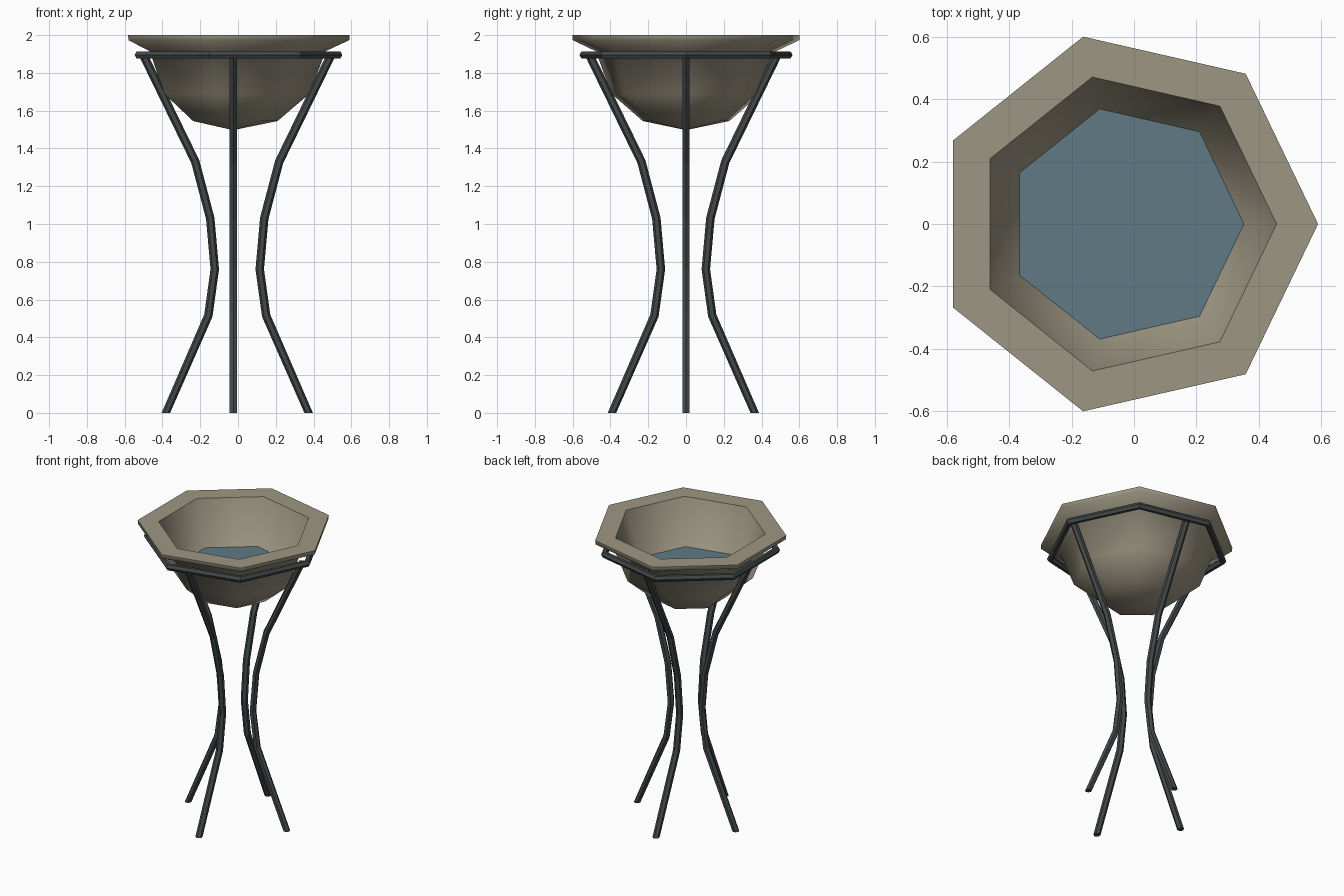
import bpy, bmesh, math
from mathutils import Matrix, Vector

cube = bpy.data.objects.get("Cube")
if cube:
    bpy.data.objects.remove(cube, do_unlink=True)

SIDES = 7
AXIS_X = -0.026
BAR = 0.0225


def material(name, rgb):
    m = bpy.data.materials.new(name)
    m.use_nodes = True
    m.diffuse_color = (*rgb, 1)
    m.node_tree.nodes["Principled BSDF"].inputs["Base Color"].default_value = (*rgb, 1)
    return m


stone = material("warm stone", (0.34, 0.305, 0.225))
iron = material("dark iron", (0.055, 0.066, 0.066))
water_blue = material("water blue", (0.115, 0.195, 0.23))


def finish(name, bm, mat, smooth_angle=None):
    bmesh.ops.recalc_face_normals(bm, faces=bm.faces)
    mesh = bpy.data.meshes.new(name)
    bm.to_mesh(mesh)
    bm.free()
    mesh.materials.append(mat)
    obj = bpy.data.objects.new(name, mesh)
    bpy.context.collection.objects.link(obj)
    if smooth_angle:
        bpy.ops.object.select_all(action='DESELECT')
        obj.select_set(True)
        bpy.context.view_layer.objects.active = obj
        bpy.ops.object.shade_smooth_by_angle(angle=math.radians(smooth_angle))
    return obj


def bridge(bm, loops, closed=False):
    """Join consecutive vertex loops with quads."""
    pairs = list(zip(loops, loops[1:]))
    if closed:
        pairs.append((loops[-1], loops[0]))
    for a, b in pairs:
        n = len(a)
        for i in range(n):
            j = (i + 1) % n
            bm.faces.new((a[i], a[j], b[j], b[i]))


def lathe(bm, profile, closed=False):
    """Turn a radius/height profile around the bowl axis in seven steps."""
    loops = []
    for r, z in profile:
        loops.append([bm.verts.new((AXIS_X + r * math.cos(a), r * math.sin(a), z))
                      for a in (math.tau * i / SIDES for i in range(SIDES))])
    bridge(bm, loops, closed)
    return loops


def cap_point(bm, loop, z):
    tip = bm.verts.new((AXIS_X, 0, z))
    for i in range(SIDES):
        bm.faces.new((loop[i], loop[(i + 1) % SIDES], tip))


# Bowl: outside, flat rim and inside in one turned shell
bm = bmesh.new()
loops = lathe(bm, [(0.235, 1.545), (0.405, 1.69), (0.49, 1.915), (0.615, 1.973),
                   (0.617, 2.0), (0.484, 2.0), (0.379, 1.70), (0.22, 1.57)])
cap_point(bm, loops[0], 1.497)
cap_point(bm, loops[-1], 1.53)
finish("bowl", bm, stone, 60)

# Water surface
bm = bmesh.new()
bm.faces.new(lathe(bm, [(0.381, 1.70)])[0])
finish("water", bm, water_blue)

# Support ring with a six-sided section
bm = bmesh.new()
lathe(bm, [(0.556 + BAR * math.cos(k * math.pi / 3), 1.895 + BAR * math.sin(k * math.pi / 3))
           for k in range(6)], closed=True)
finish("support_ring", bm, iron)

# Four bent legs: the same six-sided bar swept along one path
PATH = [(0.378, 0), (0.153, 0.515), (0.119, 0.76), (0.143, 1.03), (0.222, 1.33), (0.495, 1.89)]


def leg(name, centre, turn):
    bm = bmesh.new()
    pts = [Vector(p) for p in PATH]
    loops = []
    for i, p in enumerate(pts):
        t = Vector((0, 0))
        if i > 0:
            t += (p - pts[i - 1]).normalized()
        if i < len(pts) - 1:
            t += (pts[i + 1] - p).normalized()
        if i == 0:
            t = Vector((0, 1))
        t.normalize()
        loop = []
        for k in range(6):
            a = k * math.pi / 3
            u = BAR * math.cos(a)
            loop.append(bm.verts.new((p.x + u * t.y, BAR * math.sin(a), p.y - u * t.x)))
        loops.append(loop)
    bridge(bm, loops)
    bm.faces.new(loops[0])
    bm.faces.new(loops[-1])
    bm.transform(Matrix.Translation((*centre, 0)) @ Matrix.Rotation(turn, 4, 'Z'))
    finish(name, bm, iron)


for i, side in enumerate(("left", "back", "right", "front")):
    centre = (-0.004, 0) if i % 2 == 0 else (-0.025, -0.014)
    leg(side + "_leg", centre, i * math.pi / 2)
